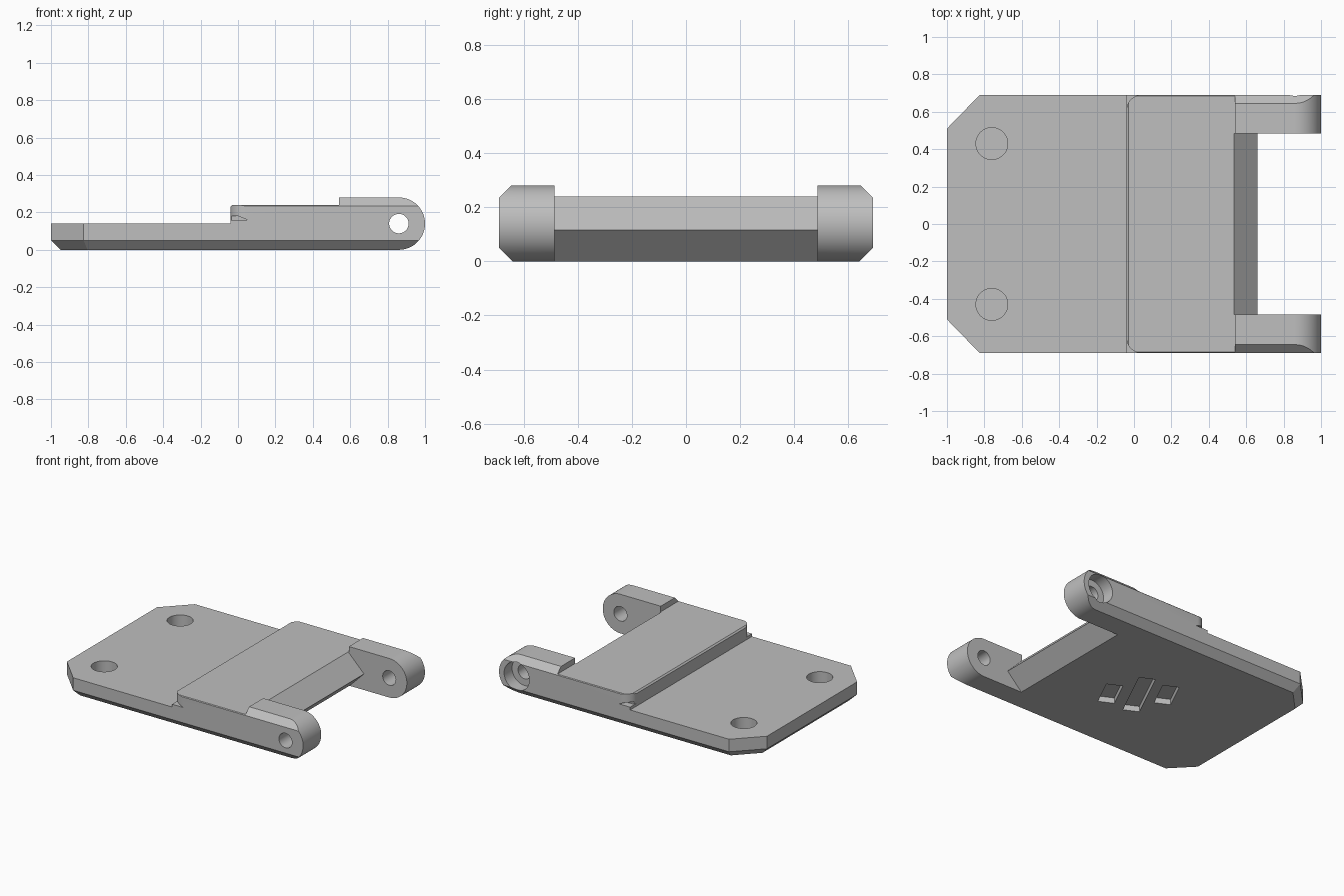
import bpy, bmesh
from math import sin, cos, pi, radians
from mathutils import Vector, Matrix

cube = bpy.data.objects.get("Cube")
if cube:
    bpy.data.objects.remove(cube, do_unlink=True)

HALF = 0.69              # half width across y
ARM_IN = 0.485           # inner face of the arms
PIVOT_X, PIVOT_Z, ARM_R = 0.86, 0.14, 0.14

grey = bpy.data.materials.new("plain_grey")
grey.use_nodes = True
grey.diffuse_color = (0.52, 0.52, 0.52, 1)
grey.node_tree.nodes["Principled BSDF"].inputs["Base Color"].default_value = (0.52, 0.52, 0.52, 1)


def add_object(name, bm):
    bmesh.ops.recalc_face_normals(bm, faces=bm.faces)
    mesh = bpy.data.meshes.new(name)
    bm.to_mesh(mesh)
    bm.free()
    mesh.materials.append(grey)
    obj = bpy.data.objects.new(name, mesh)
    bpy.context.scene.collection.objects.link(obj)
    return obj


def prism(name, points, lo, hi, axis="z"):
    """Extrude a flat outline from lo to hi along y (xz outline) or z (xy outline)."""
    bm = bmesh.new()
    place = (lambda a, b: (a, lo, b)) if axis == "y" else (lambda a, b: (a, b, lo))
    move = (0, hi - lo, 0) if axis == "y" else (0, 0, hi - lo)
    face = bm.faces.new([bm.verts.new(place(a, b)) for a, b in points])
    extruded = bmesh.ops.extrude_face_region(bm, geom=[face])["geom"]
    bmesh.ops.translate(bm, vec=move,
                        verts=[g for g in extruded if isinstance(g, bmesh.types.BMVert)])
    return add_object(name, bm)


def arc(cx, cy, r, start, end, steps):
    angles = [radians(start + (end - start) * i / steps) for i in range(steps + 1)]
    return [(cx + r * cos(a), cy + r * sin(a)) for a in angles]


def circle(cx, cy, r, steps=48):
    return arc(cx, cy, r, 0, 360, steps)[:-1]


def boolean(target, tool, operation="DIFFERENCE"):
    """Apply a boolean and remove its cutter."""
    tool.hide_render = True
    mod = target.modifiers.new(operation, "BOOLEAN")
    mod.operation, mod.object, mod.solver = operation, tool, "EXACT"
    graph = bpy.context.evaluated_depsgraph_get()
    result = bpy.data.meshes.new_from_object(target.evaluated_get(graph))
    target.modifiers.clear()
    target.data = result
    bpy.data.objects.remove(tool, do_unlink=True)


# Side profile: thin plate, raised block, rounded arms
profile = [(-1, 0), *arc(PIVOT_X, PIVOT_Z, ARM_R, -90, 90, 32),
           (0.54, 0.28), (0.54, 0.24), (-0.03, 0.24), (-0.04, 0.23),
           (-0.04, 0.14), (-1, 0.14)]
body = prism("hinge_plate", profile, -HALF - 0.1, HALF + 0.1, "y")

# Envelope with clipped corners and chamfered long edges
layers = [(0, -0.95, 0.49, -0.805, 0.64), (0.05, -1, 0.51, -0.825, HALF),
          (0.235, -1, 0.51, -0.825, HALF), (0.285, -1, 0.465, -0.825, 0.64)]
bm = bmesh.new()
for z, x0, y0, x1, y1 in layers:
    for s in (-1, 1):
        for x, y in ((x0, y0), (x1, y1), (1.1, y1)):
            bm.verts.new((x, s * y, z))
bmesh.ops.convex_hull(bm, input=bm.verts)
bmesh.ops.dissolve_limit(bm, angle_limit=radians(0.5), verts=bm.verts, edges=bm.edges)
boolean(body, add_object("envelope", bm), "INTERSECT")

# Gap between the arms, leaving a pointed nose
gap = [(0.66, 0.115), (0.535, 0.24), (0.535, 0.35), (1.1, 0.35), (1.1, -0.05), (0.495, -0.05)]
boolean(body, prism("gap", gap, -ARM_IN, ARM_IN, "y"))

# Rounded corners of the raised block, with small relief notches below
R = 0.08
for s in (-1, 1):
    inner = arc(-0.04 + R, s * (HALF - R), R, 180, 180 - s * 90, 10)
    corner = inner + [(-0.04 + R, s * 0.75), (-0.1, s * 0.75), (-0.1, s * (HALF - R))]
    boolean(body, prism("corner", corner, 0.16, 0.35))
    notch = [(-0.1, 0.16), (0.05, 0.16), (0, 0.18), (-0.1, 0.18)]
    boolean(body, prism("notch", notch, *sorted((s * 0.64, s * 0.75)), "y"))

# Blind round pockets in the plate
for s in (-1, 1):
    boolean(body, prism("round_pocket", circle(-0.76, s * 0.43, 0.085), 0.03, 0.3))

# Pivot hole through both arms and counterbore on the back arm
boolean(body, prism("pivot_hole", circle(PIVOT_X, PIVOT_Z, 0.052), -0.8, 0.8, "y"))
boolean(body, prism("counterbore", circle(PIVOT_X, PIVOT_Z, 0.1), 0.6, 0.8, "y"))

# Three slanted slots under the plate
turn = Matrix.Rotation(radians(64), 2)
for centre, length in (((0.09, -0.13), 0.23), ((-0.06, -0.02), 0.43), ((-0.2, 0.09), 0.23)):
    box = [(-length / 2, -0.055), (length / 2, -0.055), (length / 2, 0.055), (-length / 2, 0.055)]
    points = [tuple(Vector(centre) + turn @ Vector(p)) for p in box]
    boolean(body, prism("slot", points, -0.05, 0.04))

# Smooth the round walls, keep edges sharp
bpy.ops.object.select_all(action="DESELECT")
body.select_set(True)
bpy.context.view_layer.objects.active = body
bpy.ops.object.shade_smooth_by_angle(angle=radians(25))
